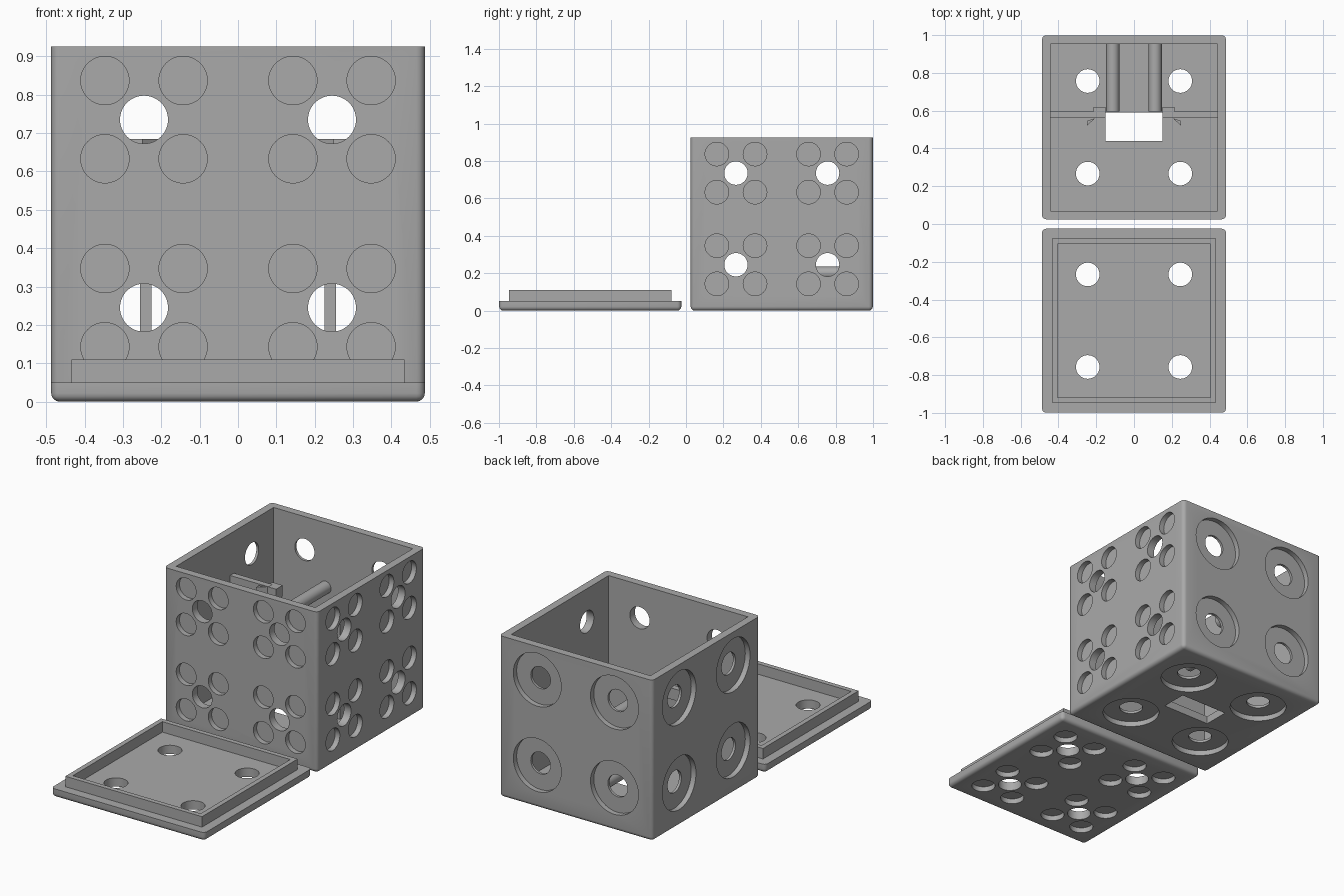
import bpy, bmesh, math
from mathutils import Matrix, Vector

if "Cube" in bpy.data.objects:
    bpy.data.objects.remove(bpy.data.objects["Cube"])

grey = bpy.data.materials.new("plain grey")
grey.use_nodes = True
grey.diffuse_color = (0.4, 0.4, 0.4, 1)
grey.node_tree.nodes["Principled BSDF"].inputs["Base Color"].default_value = (0.4, 0.4, 0.4, 1)

HALF, WALL, STEP, CORNER = 0.487, 0.045, 0.245, 0.102
HOLE_R, MAGNET_R, RING_R, DEPTH = 0.0625, 0.063, 0.152, 0.03
BOX_Y, LID_Y, BOX_H, MID_Z = 0.512, -0.512, 0.925, 0.49
PM = (-1, 1)


def finish(name, bm):
    mesh = bpy.data.meshes.new(name)
    bm.to_mesh(mesh)
    bm.free()
    obj = bpy.data.objects.new(name, mesh)
    bpy.context.collection.objects.link(obj)
    mesh.materials.append(grey)
    return obj


def add_box(bm, lo, hi):
    lo, hi = Vector(lo), Vector(hi)
    m = Matrix.Translation((lo + hi) / 2) @ Matrix.Diagonal((*(hi - lo), 1))
    return bmesh.ops.create_cube(bm, size=1, matrix=m)["verts"]


def add_rod(bm, centre, axis, radius, length):
    turn = Vector(axis).to_track_quat("Z", "Y").to_matrix().to_4x4()
    bmesh.ops.create_cone(bm, cap_ends=True, segments=48, radius1=radius, radius2=radius,
                          depth=length, matrix=Matrix.Translation(centre) @ turn)


def cut(target, bm):
    cutter = finish("cutter", bm)
    cutter.hide_render = True
    mod = target.modifiers.new("cut", "BOOLEAN")
    mod.operation, mod.solver, mod.object = "DIFFERENCE", "EXACT", cutter
    bpy.context.view_layer.objects.active = target
    bpy.ops.object.modifier_apply(modifier="cut")
    bpy.data.objects.remove(cutter)


def rounded_block(name, y, height):
    """Square block with rounded uprights and bottom rim, sharp top."""
    bm = bmesh.new()
    add_box(bm, (-HALF, y - HALF, 0), (HALF, y + HALF, height))
    edges = [e for e in bm.edges if min(v.co.z for v in e.verts) < height / 2]
    bmesh.ops.bevel(bm, geom=edges, offset=0.022, segments=4, profile=0.5, affect="EDGES")
    return finish(name, bm)


def face_points(centre, normal, step):
    """Four points in a square pattern around a centre on a face."""
    n = Vector(normal)
    u = Vector((0, 1, 0)) if abs(n.x) > 0.5 else Vector((1, 0, 0))
    v = n.cross(u)
    return [Vector(centre) + u * a * step + v * b * step for a in PM for b in PM]


def pockets(bm, centre, normal, rings):
    """Blind round recesses: one wide ring or four small ones at each hole."""
    for p in face_points(centre, normal, STEP):
        spots = [p] if rings else face_points(p, normal, CORNER)
        for q in spots:
            add_rod(bm, q, normal, RING_R if rings else MAGNET_R, 2 * DEPTH)


def through(target, centre, axis, length):
    bm = bmesh.new()
    for p in face_points(centre, axis, STEP):
        add_rod(bm, p, axis, HOLE_R, length)
    cut(target, bm)


# Open box
box = rounded_block("open_box", BOX_Y, BOX_H)
bm = bmesh.new()
inner = HALF - WALL
add_box(bm, (-inner, BOX_Y - inner, WALL), (inner, BOX_Y + inner, 2))
cut(box, bm)
for normal, rings in (((1, 0, 0), False), ((0, -1, 0), False),
                      ((-1, 0, 0), True), ((0, 1, 0), True)):
    bm = bmesh.new()
    pockets(bm, Vector((0, BOX_Y, MID_Z)) + Vector(normal) * HALF, normal, rings)
    cut(box, bm)
bm = bmesh.new()
pockets(bm, (0, BOX_Y, 0), (0, 0, -1), True)
add_box(bm, (-0.15, 0.44, -0.1), (0.15, 0.59, 0.1))
cut(box, bm)
through(box, (0, BOX_Y, MID_Z), (1, 0, 0), 2)
through(box, (0, BOX_Y, MID_Z), (0, 1, 0), 2)
through(box, (0, BOX_Y, 0), (0, 0, 1), 0.3)

# Lid with raised locating rim
lid = rounded_block("lid", LID_Y, 0.05)
bm = bmesh.new()
pockets(bm, (0, LID_Y, 0), (0, 0, -1), False)
cut(lid, bm)
through(lid, (0, LID_Y, 0), (0, 0, 1), 0.3)
rim_out, rim_in = 0.434, 0.406
bm = bmesh.new()
add_box(bm, (-rim_out, LID_Y - rim_out, 0.049), (rim_out, LID_Y + rim_out, 0.11))
rim = finish("lid_rim", bm)
bm = bmesh.new()
add_box(bm, (-rim_in, LID_Y - rim_in, 0), (rim_in, LID_Y + rim_in, 1))
cut(rim, bm)

# Inner rods, cross bars, legs and clips, mirrored left and right
solids = [box, lid, rim]
for side, label in ((-1, "right"), (1, "left")):
    for z, level in ((0.2, "lower"), (0.555, "upper")):
        bm = bmesh.new()
        add_rod(bm, (side * 0.112, 0.776, z), (0, 1, 0), 0.035, 0.362)
        solids.append(finish(f"{label}_{level}_rod", bm))

    def side_box(name, lo, hi):
        b = bmesh.new()
        xs = sorted((side * lo[0], side * hi[0]))
        add_box(b, (xs[0], *lo[1:]), (xs[1], *hi[1:]))
        finish(f"{label}_{name}", b)

    side_box("cross_bar", (0.2, 0.56, 0.62), (0.445, 0.595, 0.685))
    side_box("bar_leg", (0.225, 0.56, 0.04), (0.255, 0.595, 0.63))
    side_box("clip", (0.15, 0.56, 0.62), (0.215, 0.62, 0.684))

    # Small triangular hook on the clip
    bm = bmesh.new()
    tri = [bm.verts.new((side * x, y, 0.62)) for x, y in ((0.205, 0.56), (0.25, 0.52), (0.25, 0.545))]
    face = bm.faces.new(tri)
    top = bmesh.ops.extrude_face_region(bm, geom=[face])["geom"]
    bmesh.ops.translate(bm, vec=(0, 0, 0.064), verts=[g for g in top if isinstance(g, bmesh.types.BMVert)])
    bmesh.ops.recalc_face_normals(bm, faces=bm.faces)
    finish(f"{label}_clip_hook", bm)

# Smooth the round surfaces, keep edges crisp
bpy.ops.object.select_all(action="DESELECT")
for obj in solids:
    obj.select_set(True)
bpy.context.view_layer.objects.active = box
bpy.ops.object.shade_smooth_by_angle(angle=math.radians(30))
